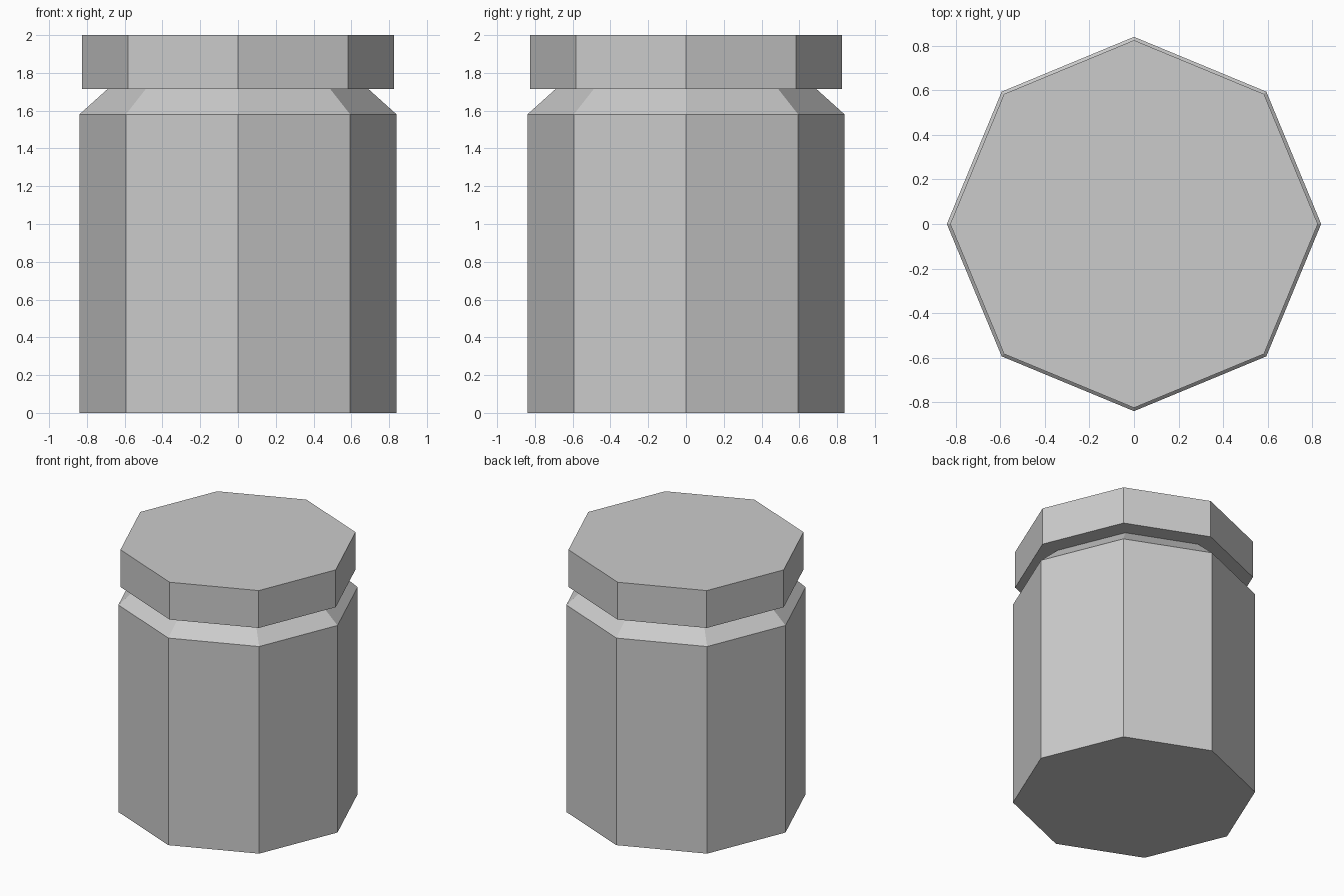
import bpy
import bmesh
from math import cos, sin, pi

SIDES = 8

cube = bpy.data.objects.get("Cube")
if cube:
    bpy.data.objects.remove(cube, do_unlink=True)

# Single plain grey for the whole jar
grey = bpy.data.materials.new("light_grey")
grey.use_nodes = True
colour = (0.6, 0.6, 0.6, 1)
grey.diffuse_color = colour
grey.node_tree.nodes["Principled BSDF"].inputs["Base Color"].default_value = colour


def turned_part(name, profile):
    """Closed flat-faced solid from (radius, height) rings, bottom to top."""
    bm = bmesh.new()
    rings = [[bm.verts.new((r * cos(2 * pi * i / SIDES), r * sin(2 * pi * i / SIDES), z))
              for i in range(SIDES)] for r, z in profile]
    bm.faces.new(rings[0][::-1])
    bm.faces.new(rings[-1])
    for low, high in zip(rings, rings[1:]):
        for i in range(SIDES):
            j = (i + 1) % SIDES
            bm.faces.new((low[i], low[j], high[j], high[i]))
    mesh = bpy.data.meshes.new(name)
    bm.to_mesh(mesh)
    bm.free()
    mesh.materials.append(grey)
    obj = bpy.data.objects.new(name, mesh)
    bpy.context.collection.objects.link(obj)
    return obj


# Jar body with sloped shoulder
turned_part("jar_body", [(0.84, 0), (0.84, 1.58), (0.69, 1.715)])

# Overhanging lid
turned_part("jar_lid", [(0.825, 1.715), (0.825, 2)])
